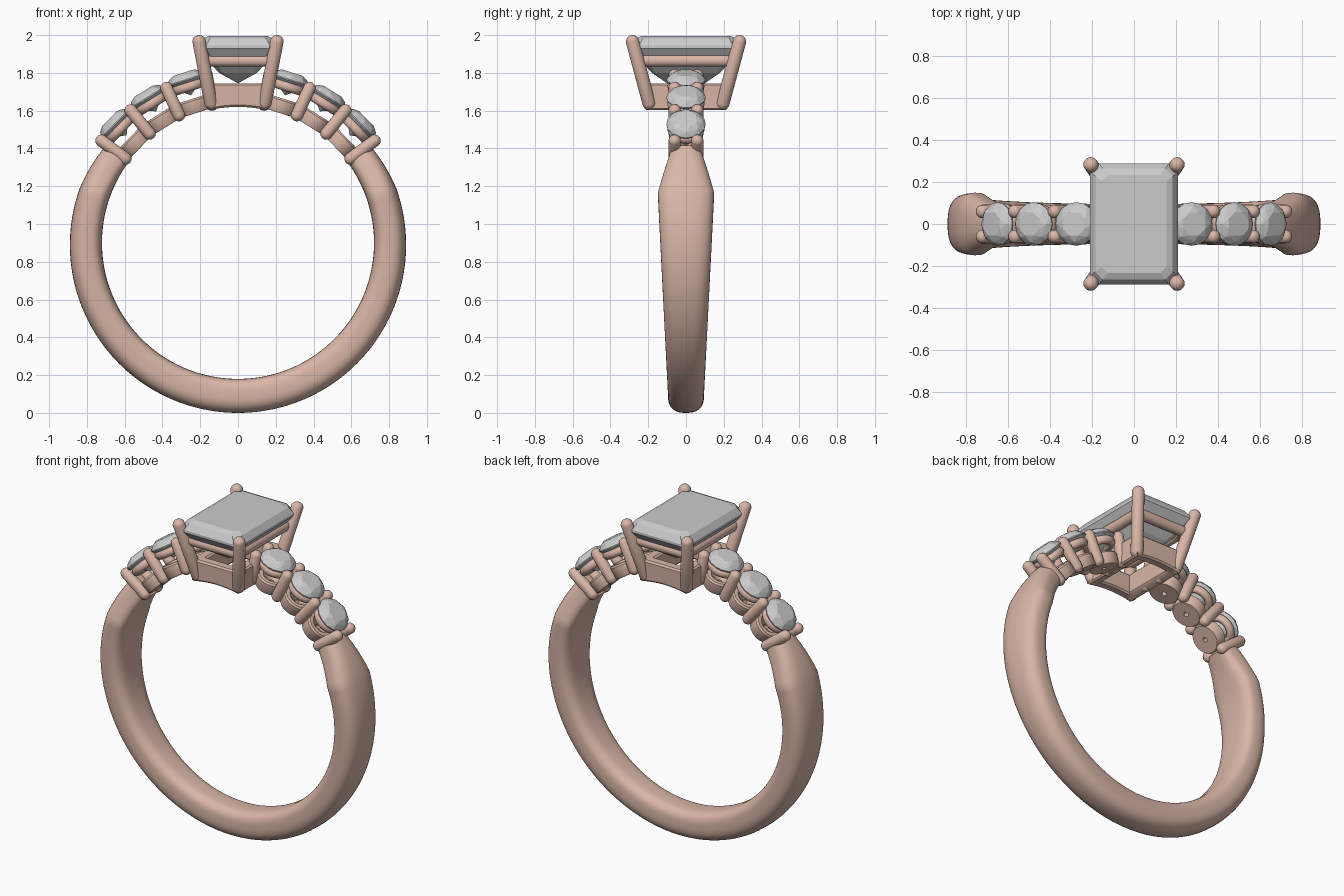
import bpy, bmesh, math
from math import sin, cos, pi, radians
from mathutils import Vector, Matrix

if "Cube" in bpy.data.objects:
    bpy.data.objects.remove(bpy.data.objects["Cube"])

CZ, RI = 0.90, 0.72          # finger-hole centre height and radius
gold = bpy.data.materials.new("rose_gold")
gold.diffuse_color = (0.70, 0.47, 0.39, 1)
gold.use_nodes = True
gold.node_tree.nodes["Principled BSDF"].inputs["Base Color"].default_value = gold.diffuse_color


def finish(name, bm, metal=True, matrix=None):
    bmesh.ops.recalc_face_normals(bm, faces=bm.faces)
    if matrix:
        bm.transform(matrix)
    me = bpy.data.meshes.new(name)
    bm.to_mesh(me)
    bm.free()
    ob = bpy.data.objects.new(name, me)
    bpy.context.collection.objects.link(ob)
    if metal:
        me.materials.append(gold)
        bpy.ops.object.select_all(action='DESELECT')
        ob.select_set(True)
        bpy.context.view_layer.objects.active = ob
        bpy.ops.object.shade_smooth_by_angle(angle=radians(40))
    return ob


def loft(name, sections, cyclic=True, matrix=None):
    """Skin closed sections; cap the ends when the path is open."""
    bm = bmesh.new()
    rows = [[bm.verts.new(p) for p in s] for s in sections]
    n, m = len(rows), len(rows[0])
    for i in range(n if cyclic else n - 1):
        a, b = rows[i], rows[(i + 1) % n]
        for j in range(m):
            k = (j + 1) % m
            bm.faces.new((a[j], a[k], b[k], b[j]))
    if not cyclic:
        bm.faces.new(rows[0])
        bm.faces.new(rows[-1])
    return finish(name, bm, True, matrix)


def revolve(name, profile, matrix, steps=40):
    loft(name, [[(r * cos(t), r * sin(t), h) for r, h in profile]
                for t in (2 * pi * i / steps for i in range(steps))], True, matrix)


def prong(name, a, b, r):
    """Round wire with domed ends from a to b."""
    a, b = Vector(a), Vector(b)
    bm = bmesh.new()
    bmesh.ops.create_uvsphere(bm, u_segments=20, v_segments=12, radius=r)
    for v in bm.verts:
        if v.co.z > 1e-5:
            v.co.z += (b - a).length
    rot = (b - a).to_track_quat('Z', 'Y').to_matrix().to_4x4()
    finish(name, bm, True, Matrix.Translation(a) @ rot)


def gem(name, points, matrix=None):
    bm = bmesh.new()
    for p in points:
        bm.verts.new(p)
    bmesh.ops.convex_hull(bm, input=bm.verts)
    bmesh.ops.dissolve_limit(bm, angle_limit=0.02, verts=bm.verts, edges=bm.edges)
    finish(name, bm, False, matrix)


def ring(r, h, n, off=0.0):
    return [(r * cos(2 * pi * (i + off) / n), r * sin(2 * pi * (i + off) / n), h) for i in range(n)]


def radial(deg):
    return Matrix.Translation((0, 0, CZ)) @ Matrix.Rotation(pi / 2 - radians(deg), 4, 'Y')


# Shank: rounded section, widening to the shoulders, then pinched at the tips
def shank_section(deg):
    a = radians(deg)
    out = 0.89 - 0.01 * sin(a)
    w = 0.095 + 0.055 * (CZ + out * sin(a)) / 1.2
    up = deg if deg <= 90 else 180 - deg
    if up > 19:
        f = min(1, (up - 19) / 17)
        w = 0.15 + (0.085 - 0.15) * f
        out -= 0.015 * f
    mid, half = (RI + out) / 2, (out - RI) / 2
    pts = []
    for i in range(40):
        t = 2 * pi * i / 40
        c, s = cos(t), sin(t)
        e = 2 / 2.5 if s > 0 else 2 / 3.2
        r = mid + half * math.copysign(abs(s) ** e, s)
        pts.append((r * cos(a), w * math.copysign(abs(c) ** e, c), CZ + r * sin(a)))
    return pts


N = 130
loft("shank", [shank_section(36.5 - 253 * i / N if 36.5 - 253 * i / N > -180
                             else 36.5 - 253 * i / N + 360) for i in range(N + 1)], False)

# Side stones with cup, collar and shared radial prongs on both shoulders
for side in (0, 1):
    tag = "right" if side == 0 else "left"
    turn = (lambda d: d) if side == 0 else (lambda d: 180 - d)
    for i, deg in enumerate((72.3, 58.1, 44.0)):
        M = radial(turn(deg))
        g = 0.908
        pts = (ring(0.06, g + 0.038, 8, 0.5) + ring(0.086, g + 0.024, 8) + ring(0.104, g, 16)
               + ring(0.104, g - 0.006, 16) + ring(0.05, g - 0.05, 8) + [(0, 0, g - 0.088)])
        gem(f"{tag}_side_stone_{i+1}", pts, M)
        revolve(f"{tag}_cup_{i+1}", [(0.014, 0.722), (0.082, 0.722), (0.088, 0.73), (0.09, 0.79),
                                     (0.082, 0.80), (0.06, 0.80), (0.014, 0.76)], M)
        revolve(f"{tag}_collar_{i+1}", [(0.076 + 0.022 * cos(t), 0.868 + 0.026 * sin(t))
                                        for t in (2 * pi * k / 12 for k in range(12))], M)
    for i, deg in enumerate((79.4, 65.2, 51.0, 36.8)):
        M = radial(turn(deg))
        for y, lab in ((-0.06, "front"), (0.06, "back")):
            prong(f"{tag}_{lab}_side_prong_{i+1}", M @ Vector((0, y, 0.745)),
                  M @ Vector((0, y, 0.902)), 0.033)


# Rectangular gallery frames of the centre setting
def frame(name, hx, hy, profile, follow_finger=False):
    steps = [-1 + i / 4 for i in range(8)]
    path = ([(t, -1) for t in steps] + [(1, t) for t in steps]
            + [(-t, 1) for t in steps] + [(-1, -t) for t in steps])
    secs = []
    for u, v in path:
        s = []
        for o, z in profile:
            x, y = u * (hx + o), v * (hy + o)
            if follow_finger and z < 1.68:
                z += math.sqrt(RI * RI - x * x) - RI
            s.append((x, y, z))
        secs.append(s)
    loft(name, secs)


frame("upper_gallery_rail", 0.165, 0.235,
      [(0.03 * cos(t), 1.865 + 0.032 * sin(t)) for t in (2 * pi * k / 14 for k in range(14))])
frame("lower_gallery_frame", 0.13, 0.19,
      [(-0.03, 1.63), (-0.02, 1.62), (0.02, 1.62), (0.03, 1.63),
       (0.035, 1.735), (0.025, 1.745), (-0.02, 1.745), (-0.03, 1.735)], True)

# Four splayed corner prongs
for sx in (-1, 1):
    for sy in (-1, 1):
        prong(f"{'front' if sy < 0 else 'back'}_{'left' if sx < 0 else 'right'}_centre_prong",
              (sx * 0.142, sy * 0.195, 1.64), (sx * 0.206, sy * 0.283, 1.964), 0.036)


# Step-cut centre stone with clipped corners
def octagon(hx, hy, c, z):
    return [(sx * x, sy * y, z) for sx in (-1, 1) for sy in (-1, 1)
            for x, y in ((hx, hy - c), (hx - c, hy))]


gem("centre_stone", octagon(0.155, 0.235, 0.03, 1.996) + octagon(0.185, 0.265, 0.036, 1.982)
    + octagon(0.21, 0.29, 0.042, 1.945) + octagon(0.21, 0.29, 0.042, 1.93)
    + octagon(0.165, 0.245, 0.035, 1.87) + octagon(0.10, 0.18, 0.02, 1.80)
    + [(0, -0.10, 1.745), (0, 0.10, 1.745)])
